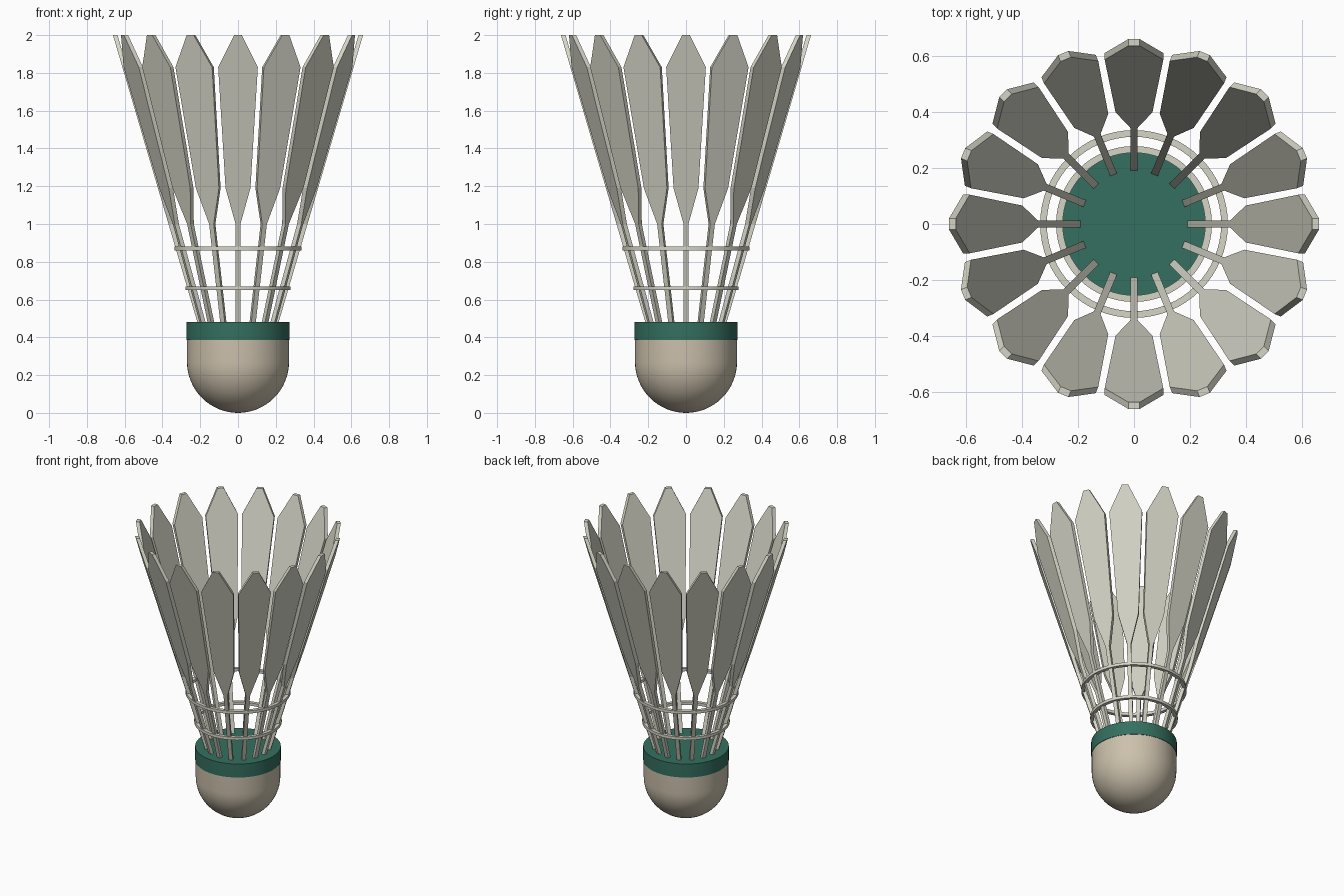
import bpy, bmesh
from math import sin, cos, pi
from mathutils import Matrix, Vector

if "Cube" in bpy.data.objects:
    bpy.data.objects.remove(bpy.data.objects["Cube"])


def material(name, rgb):
    m = bpy.data.materials.new(name)
    m.diffuse_color = (*rgb, 1)
    m.use_nodes = True
    m.node_tree.nodes["Principled BSDF"].inputs["Base Color"].default_value = m.diffuse_color
    return m


def finish(bm, name, mat, smooth=None):
    bmesh.ops.remove_doubles(bm, verts=bm.verts, dist=1e-5)
    bmesh.ops.recalc_face_normals(bm, faces=bm.faces)
    me = bpy.data.meshes.new(name)
    bm.to_mesh(me)
    bm.free()
    me.materials.append(mat)
    ob = bpy.data.objects.new(name, me)
    bpy.context.collection.objects.link(ob)
    if smooth:
        bpy.ops.object.select_all(action='DESELECT')
        ob.select_set(True)
        bpy.context.view_layer.objects.active = ob
        bpy.ops.object.shade_smooth_by_angle(angle=smooth)
    return ob


def lathe(name, profile, mat, steps=64):
    """Spin an (r, z) profile around the z axis."""
    bm = bmesh.new()
    vs = [bm.verts.new((r, 0, z)) for r, z in profile]
    es = [bm.edges.new(p) for p in zip(vs, vs[1:])]
    bmesh.ops.spin(bm, geom=vs + es, cent=(0, 0, 0), axis=(0, 0, 1),
                   angle=2 * pi, steps=steps, use_merge=True)
    return finish(bm, name, mat, 0.6)


cork_mat = material("cork", (0.60, 0.53, 0.41))
band_mat = material("green", (0.035, 0.16, 0.115))
feather_mat = material("feather", (0.66, 0.66, 0.57))

# cork: hemisphere running into a short cylinder
R = 0.27
dome = [(R * sin(i * pi / 32), R - R * cos(i * pi / 32)) for i in range(17)]
lathe("cork_base", dome + [(R, 0.39), (0, 0.39)], cork_mat)

# green band with closed top
lathe("cork_band", [(0, 0.385), (0.273, 0.385), (0.273, 0.48), (0, 0.48)], band_mat)

# binding rings around the stems
for name, r, z in (("lower_ring", 0.267, 0.66), ("upper_ring", 0.324, 0.87)):
    a, h = 0.012, 0.01
    lathe(name, [(r - a, z - h), (r + a, z - h), (r + a, z + h),
                 (r - a, z + h), (r - a, z - h)], feather_mat)

# feathers: half outline (half width, z), leaning outwards
SLOPE = 0.294
half = [(0.013, 0.46), (0.013, 1.0), (0.066, 1.19), (0.105, 1.83), (0.02, 2.0)]
outline = half + [(-w, z) for w, z in reversed(half)]
bm = bmesh.new()
for k in range(16):
    rot = Matrix.Rotation(k * pi / 8, 3, 'Z')
    rings = []
    for off in (0.0, -0.024):
        rings.append([bm.verts.new(rot @ Vector((0.662 + off - SLOPE * (2 - z), w, z)))
                      for w, z in outline])
    outer, inner = rings
    n = len(outline)
    bm.faces.new(outer)
    bm.faces.new(inner[::-1])
    for i in range(n):
        j = (i + 1) % n
        bm.faces.new((outer[i], inner[i], inner[j], outer[j]))
finish(bm, "feathers", feather_mat)
